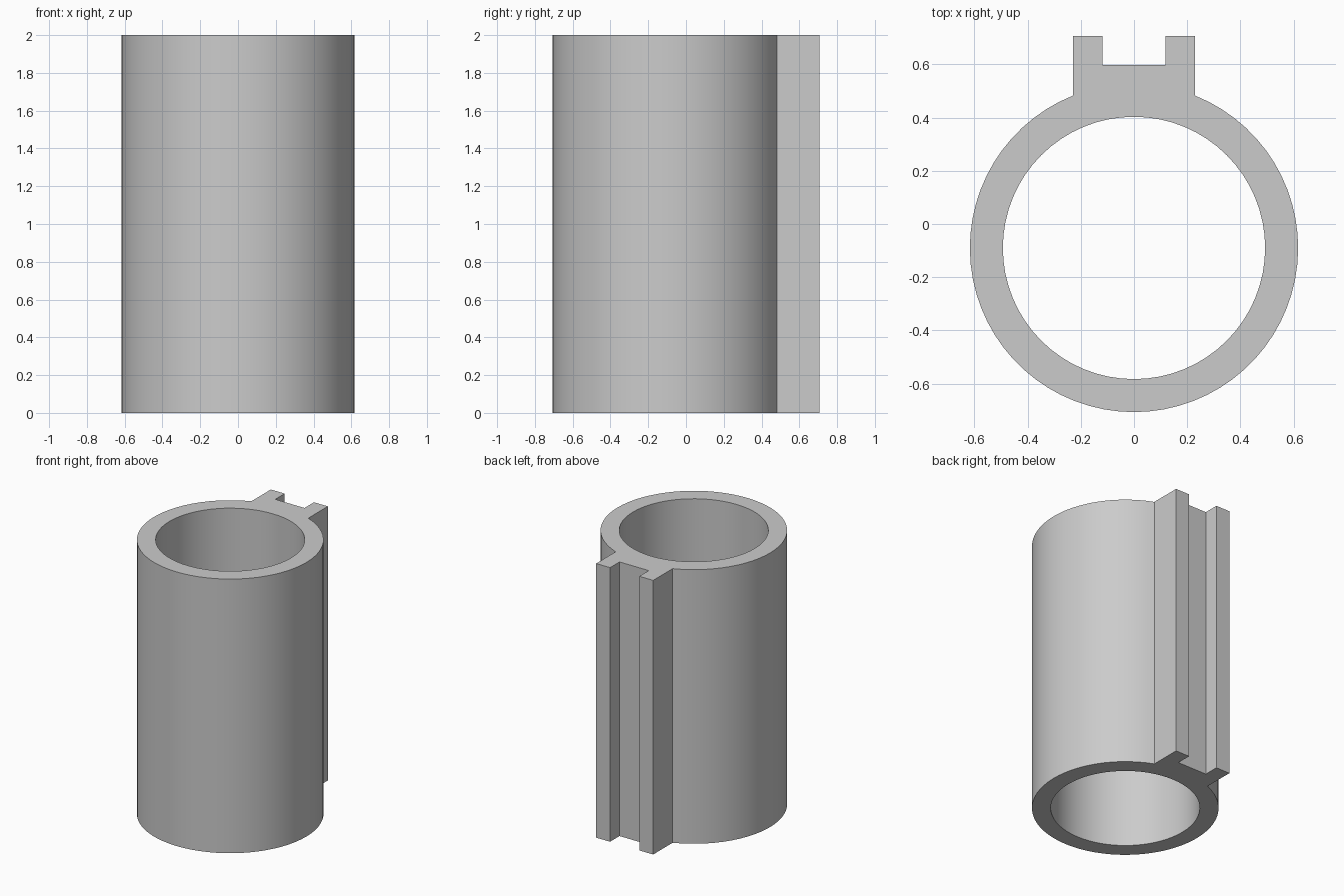
import bpy, bmesh
from math import radians, acos, pi, sin, cos

cube = bpy.data.objects.get("Cube")
if cube:
    bpy.data.objects.remove(cube, do_unlink=True)

HEIGHT = 2.0
CENTRE_Y = -0.09
OUTER_R, INNER_R = 0.617, 0.493
RAIL_X, RAIL_Y = 0.23, 0.707      # outer edges of the grooved rail
SLOT_X, SLOT_Y = 0.118, 0.598     # groove half width and floor

grey = bpy.data.materials.new("light grey")
grey.use_nodes = True
colour = (0.6, 0.6, 0.6, 1.0)
grey.diffuse_color = colour
grey.node_tree.nodes["Principled BSDF"].inputs["Base Color"].default_value = colour


def arc(radius, start, sweep, count):
    return [(radius * cos(start + sweep * i / count),
             CENTRE_Y + radius * sin(start + sweep * i / count))
            for i in range(count)]


def add_loop(bm, points):
    verts = [bm.verts.new((x, y, 0)) for x, y in points]
    return [bm.edges.new((v, verts[i - 1])) for i, v in enumerate(verts)]


# Outer profile: round wall from one side of the rail to the other, then the rail
join = acos(RAIL_X / OUTER_R)
wall = arc(OUTER_R, pi - join, pi + 2 * join, 60)
wall.append((RAIL_X, CENTRE_Y + OUTER_R * sin(join)))
rail = [(RAIL_X, RAIL_Y), (SLOT_X, RAIL_Y), (SLOT_X, SLOT_Y)]
rail += [(-x, y) for x, y in reversed(rail)]
bore = arc(INNER_R, 0, 2 * pi, 64)

# Fill between the profile and the bore, then extrude upwards
bm = bmesh.new()
edges = add_loop(bm, wall + rail) + add_loop(bm, bore)
bmesh.ops.triangle_fill(bm, use_beauty=True, edges=edges)
base = bm.faces[:]
top = bmesh.ops.extrude_face_region(bm, geom=base, use_keep_orig=True)
bmesh.ops.translate(bm, vec=(0, 0, HEIGHT),
                    verts=[g for g in top["geom"] if isinstance(g, bmesh.types.BMVert)])
bmesh.ops.recalc_face_normals(bm, faces=bm.faces[:])

mesh = bpy.data.meshes.new("grooved_tube")
bm.to_mesh(mesh)
bm.free()
mesh.materials.append(grey)
tube = bpy.data.objects.new("grooved_tube", mesh)
bpy.context.collection.objects.link(tube)

# Smooth round walls, crisp corners
bpy.ops.object.select_all(action="DESELECT")
tube.select_set(True)
bpy.context.view_layer.objects.active = tube
bpy.ops.object.shade_smooth_by_angle(angle=radians(30))
